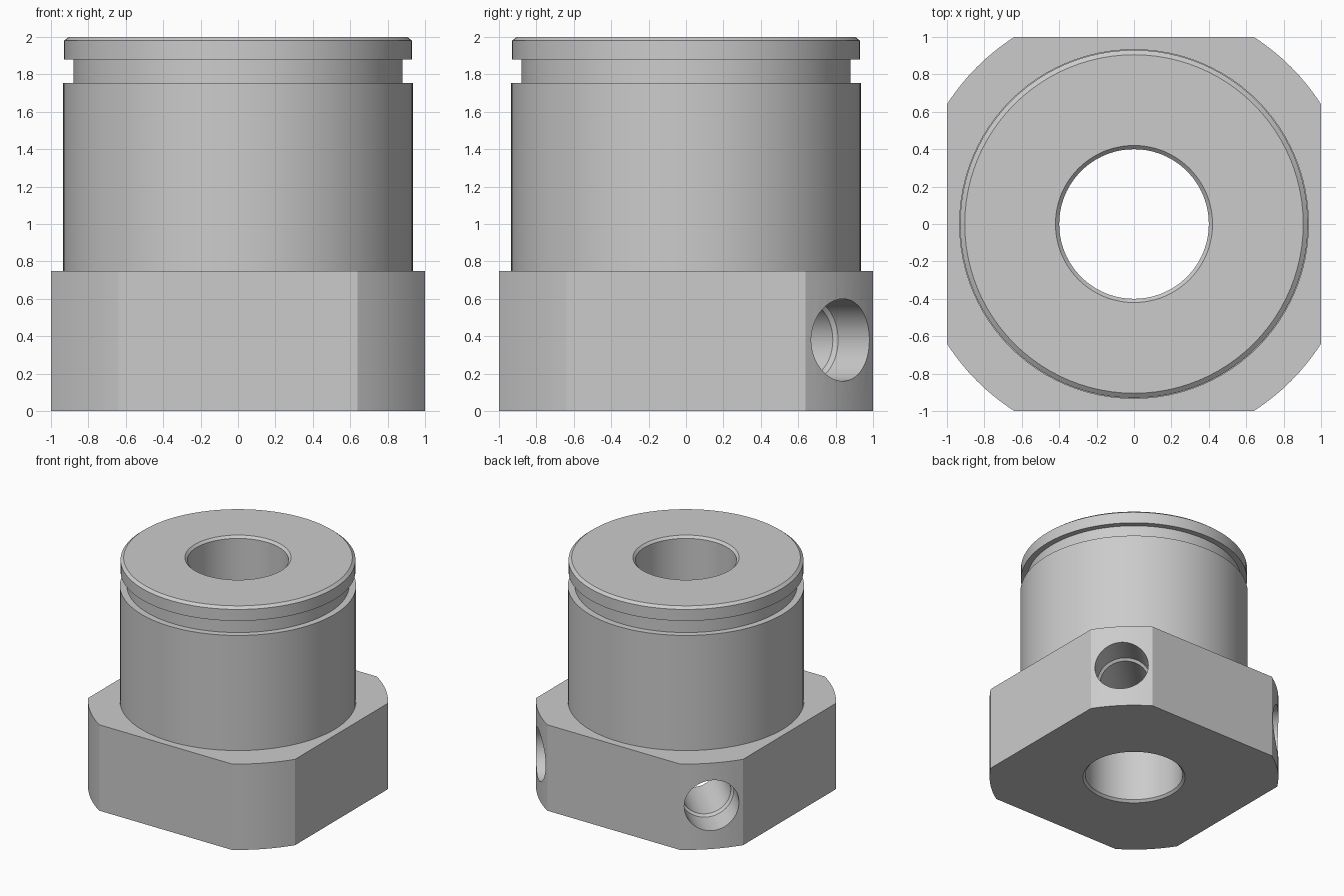
import bpy, bmesh, math
from mathutils import Matrix

if "Cube" in bpy.data.objects:
    bpy.data.objects.remove(bpy.data.objects["Cube"])

steel = bpy.data.materials.new("steel grey")
steel.diffuse_color = (0.6, 0.6, 0.6, 1)
steel.use_nodes = True
steel.node_tree.nodes["Principled BSDF"].inputs["Base Color"].default_value = steel.diffuse_color


def make(name, bm):
    bmesh.ops.recalc_face_normals(bm, faces=bm.faces)
    me = bpy.data.meshes.new(name)
    bm.to_mesh(me)
    bm.free()
    me.materials.append(steel)
    ob = bpy.data.objects.new(name, me)
    bpy.context.collection.objects.link(ob)
    return ob


def turned(name, profile, n=96, matrix=Matrix()):
    """Closed solid of revolution about z from (radius, z) points, capped at both ends."""
    bm = bmesh.new()
    rings = [[bm.verts.new((r * math.cos(2 * math.pi * i / n), r * math.sin(2 * math.pi * i / n), z))
              for i in range(n)] for r, z in profile]
    for a, b in zip(rings, rings[1:]):
        for i in range(n):
            j = (i + 1) % n
            bm.faces.new((a[i], a[j], b[j], b[i]))
    bm.faces.new(rings[0])
    bm.faces.new(rings[-1])
    bm.transform(matrix)
    return make(name, bm)


def combine(target, tool, operation):
    mod = target.modifiers.new(operation.lower(), 'BOOLEAN')
    mod.operation = operation
    mod.solver = 'EXACT'
    mod.object = tool
    bpy.context.view_layer.objects.active = target
    bpy.ops.object.modifier_apply(modifier=mod.name)
    bpy.data.objects.remove(tool)


# Square base with corners rounded on one large circle
flat, height = 0.64, 0.75
corner_r = math.hypot(1, flat)
start = math.atan2(flat, 1)
span = math.pi / 2 - 2 * start
bm = bmesh.new()
outline = []
for q in range(4):
    for k in range(9):
        a = q * math.pi / 2 + start + span * k / 8
        outline.append(bm.verts.new((corner_r * math.cos(a), corner_r * math.sin(a), 0)))
face = bm.faces.new(outline)
top = bmesh.ops.extrude_face_region(bm, geom=[face])
bmesh.ops.translate(bm, vec=(0, 0, height),
                    verts=[v for v in top["geom"] if isinstance(v, bmesh.types.BMVert)])
body = make("fitting_body", bm)

# Turned barrel with ring groove and chamfered lip
combine(body, turned("barrel", [(0.935, 0.5), (0.935, 1.755), (0.88, 1.755), (0.88, 1.88),
                                (0.93, 1.88), (0.93, 1.98), (0.905, 2.0)]), 'UNION')

# Central bore, chamfered at both ends
combine(body, turned("bore", [(0.44, -0.02), (0.40, 0.02), (0.40, 1.98), (0.44, 2.02)]), 'DIFFERENCE')

# Stepped cross ports in the two rear corners, running into the bore
for deg in (45, 135):
    aim = (Matrix.Translation((0, 0, 0.38)) @ Matrix.Rotation(math.radians(deg), 4, 'Z')
           @ Matrix.Rotation(math.pi / 2, 4, 'Y'))
    combine(body, turned("port", [(0.20, 0.2), (0.20, 0.91), (0.22, 0.93), (0.22, 1.4)], 64, aim),
            'DIFFERENCE')

# Smooth round surfaces, crisp edges
bpy.ops.object.select_all(action='DESELECT')
body.select_set(True)
bpy.context.view_layer.objects.active = body
bpy.ops.object.shade_smooth_by_angle(angle=math.radians(25))
